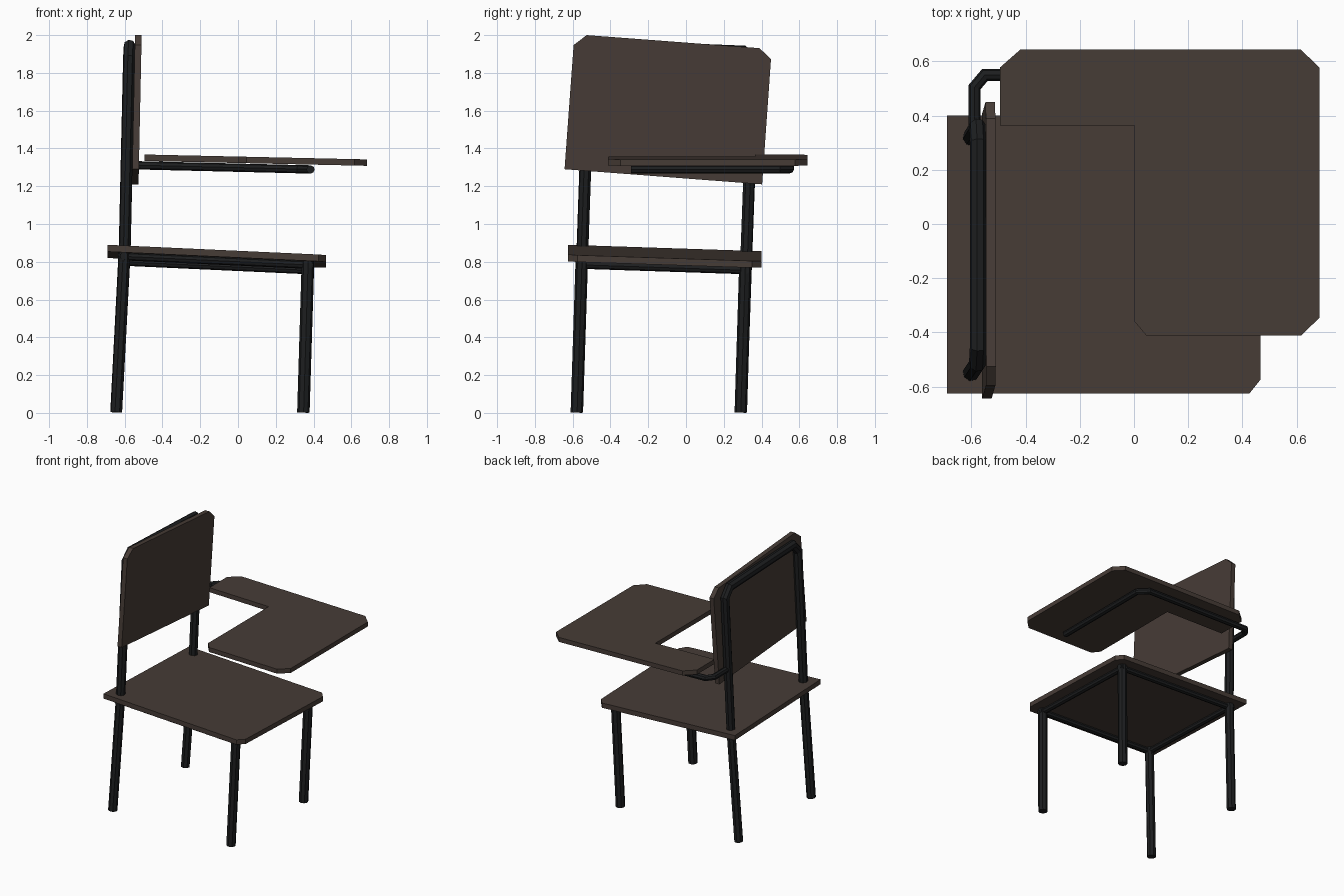
import bpy, bmesh
from mathutils import Vector

if "Cube" in bpy.data.objects:
    bpy.data.objects.remove(bpy.data.objects["Cube"])


def material(name, rgb):
    m = bpy.data.materials.new(name)
    m.diffuse_color = (*rgb, 1)
    m.use_nodes = True
    m.node_tree.nodes["Principled BSDF"].inputs["Base Color"].default_value = m.diffuse_color
    return m


WOOD = material("dark brown board", (0.062, 0.045, 0.037))
METAL = material("black metal", (0.012, 0.013, 0.014))


def finish(bm, name, mat):
    bmesh.ops.recalc_face_normals(bm, faces=bm.faces)
    me = bpy.data.meshes.new(name)
    bm.to_mesh(me)
    bm.free()
    me.materials.append(mat)
    ob = bpy.data.objects.new(name, me)
    bpy.context.collection.objects.link(ob)
    return ob


def board(name, outline, place, thickness):
    """Flat board: a 2D outline placed in 3D, then extruded along a vector."""
    bm = bmesh.new()
    face = bm.faces.new([bm.verts.new(place(a, b)) for a, b in outline])
    new = bmesh.ops.extrude_face_region(bm, geom=[face], use_keep_orig=True)["geom"]
    bmesh.ops.translate(bm, vec=thickness,
                        verts=[g for g in new if isinstance(g, bmesh.types.BMVert)])
    return finish(bm, name, WOOD)


def tube(name, path, r, sides=8):
    """Round tube along a path with mitred bends."""
    pts = [Vector(p) for p in path]
    dirs = [(b - a).normalized() for a, b in zip(pts, pts[1:])]
    bm = bmesh.new()
    bmesh.ops.create_circle(bm, segments=sides, radius=r, cap_ends=False)
    turn = dirs[0].to_track_quat('Z', 'Y')
    for v in bm.verts:
        v.co = pts[0] + turn @ v.co
    ring = list(bm.verts)
    bm.faces.new(ring)
    for i, d in enumerate(dirs):
        end = pts[i + 1]
        n = (d + dirs[i + 1]).normalized() if i + 1 < len(dirs) else d
        nxt = [bm.verts.new(v.co + d * ((end - v.co).dot(n) / d.dot(n))) for v in ring]
        for k in range(sides):
            j = (k + 1) % sides
            bm.faces.new((ring[k], ring[j], nxt[j], nxt[k]))
        ring = nxt
    bm.faces.new(ring)
    return finish(bm, name, METAL)


# Seat: slightly tilted board, clipped front corners
def seat_top(x, y):
    return 0.89 - 0.046 * (x + 0.69) - 0.033 * (y + 0.63)


T = 0.036
board("seat", [(-0.69, -0.626), (0.425, -0.626), (0.466, -0.575),
               (0.466, 0.35), (0.425, 0.40), (-0.69, 0.40)],
      lambda x, y: (x, y, seat_top(x, y)), (0, 0, -T))

# Backrest
board("backrest", [(-0.643, 1.29), (-0.595, 1.947), (-0.526, 2.0),
                   (0.389, 1.931), (0.45, 1.873), (0.403, 1.21)],
      lambda y, z: (-0.51 - 0.021 * (2 - z), y, z), (-0.035, 0, 0))

# L-shaped writing board
board("writing_board", [(-0.495, 0.577), (-0.42, 0.643), (0.616, 0.643), (0.684, 0.577),
                        (0.684, -0.346), (0.616, -0.412), (0.046, -0.412),
                        (0.002, -0.36), (0.002, 0.364), (-0.495, 0.364)],
      lambda x, y: (x, y, 1.357 - 0.022 * x), (0, 0, -0.034))

# Rear legs and back posts: one bent tube
tube("rear_frame", [(-0.645, -0.578, 0.003), (-0.6, -0.548, 0.87), (-0.577, -0.513, 1.88),
                    (-0.574, -0.455, 1.943), (-0.574, 0.30, 1.913), (-0.577, 0.357, 1.85),
                    (-0.6, 0.32, 0.85), (-0.645, 0.29, 0.003)], 0.032)

# Front legs
for side, y0, y1 in (("left", -0.578, -0.552), ("right", 0.29, 0.314)):
    tube("front_leg_" + side, [(0.346, y0, 0.002),
                               (0.37, y1, seat_top(0.37, y1) - T)], 0.033)

# Bars under the seat, joining the legs
corners = [Vector((x, y, seat_top(x, y) - T - 0.019))
           for x, y in ((-0.605, -0.552), (0.37, -0.552), (0.37, 0.314), (-0.605, 0.314))]
for i, name in enumerate(("left", "front", "right", "rear")):
    a, b = corners[i], corners[(i + 1) % 4]
    d = (b - a).normalized() * 0.03
    tube("seat_bar_" + name, [a - d, b + d], 0.021)

# Arm carrying the writing board
arm = [(-0.588, 0.335), (-0.588, 0.505), (-0.55, 0.55), (0.32, 0.55), (0.384, 0.49), (0.384, -0.29)]
tube("board_arm", [(x, y, 1.298 - 0.024 * x) for x, y in arm], 0.022)
